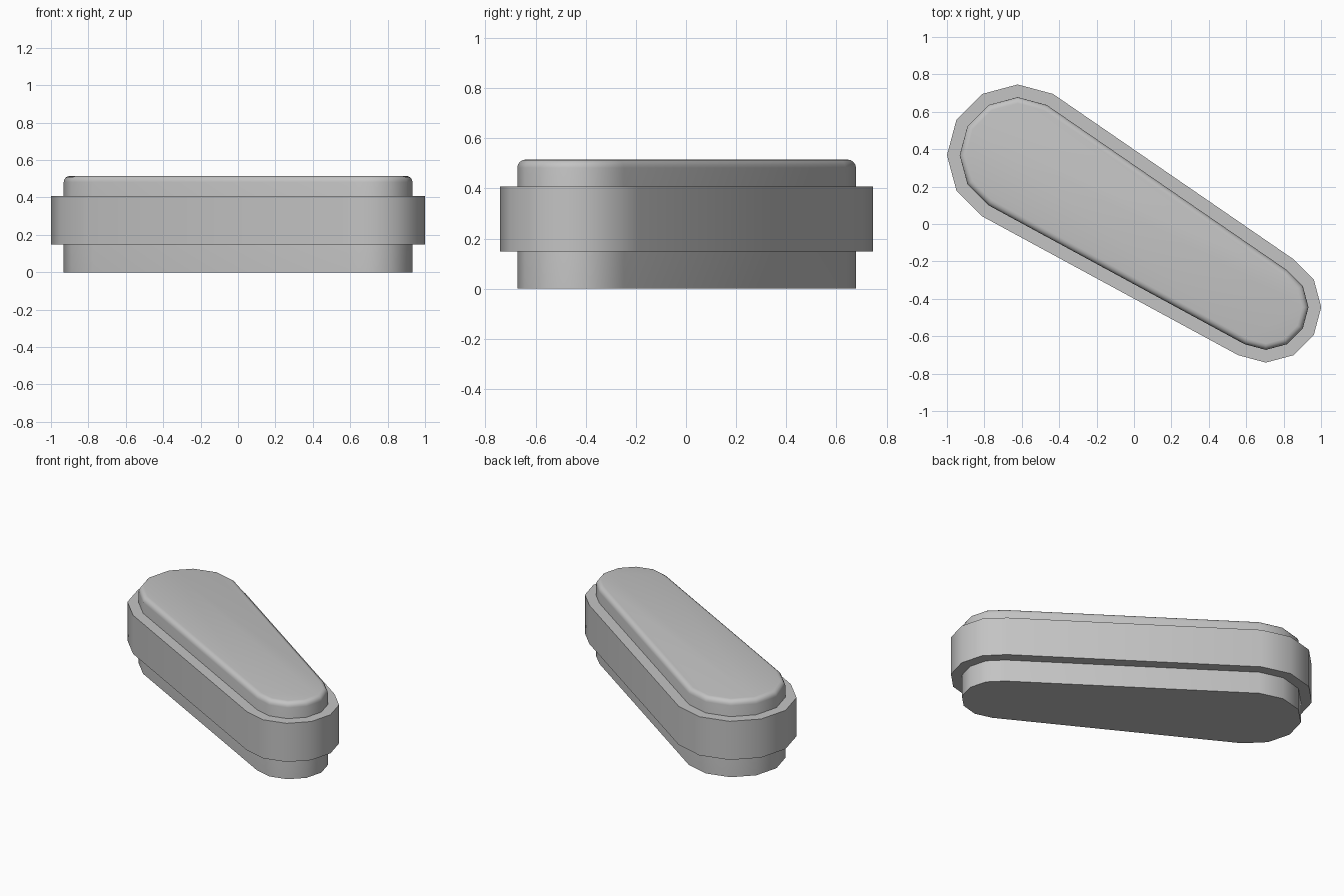
import bpy
import bmesh
from math import sin, cos, radians, pi

cube = bpy.data.objects.get("Cube")
if cube:
    bpy.data.objects.remove(cube, do_unlink=True)

grey = bpy.data.materials.new("plain grey")
grey.use_nodes = True
colour = (0.55, 0.55, 0.55, 1)
grey.diffuse_color = colour
grey.node_tree.nodes["Principled BSDF"].inputs["Base Color"].default_value = colour

# Two rounded ends: centre x, centre y, radius, first angle
ENDS = [(-0.622, 0.368, 0.378, 60), (0.705, -0.445, 0.296, 240)]
STEP = 0.068      # how far the core sits inside the band
ROUND = 0.033     # rounding of the top rim
TOP = 0.515


def outline(inset):
    """Tapered capsule outline, seven corners at each end."""
    points = []
    for cx, cy, r, start in ENDS:
        for i in range(7):
            a = radians(start + 30 * i)
            points.append((cx + (r - inset) * cos(a), cy + (r - inset) * sin(a)))
    return points


def loft(name, levels, capped):
    """Skin a stack of outlines given as (height, inset)."""
    bm = bmesh.new()
    rings = [[bm.verts.new((x, y, z)) for x, y in outline(inset)]
             for z, inset in levels]
    n = len(rings[0])
    for low, high in zip(rings, rings[1:]):
        for i in range(n):
            j = (i + 1) % n
            bm.faces.new((low[i], low[j], high[j], high[i]))
    if capped:
        bm.faces.new(rings[0][::-1])
        bm.faces.new(rings[-1])
    bm.normal_update()
    mesh = bpy.data.meshes.new(name)
    bm.to_mesh(mesh)
    bm.free()
    mesh.materials.append(grey)
    obj = bpy.data.objects.new(name, mesh)
    bpy.context.collection.objects.link(obj)
    bpy.ops.object.select_all(action="DESELECT")
    obj.select_set(True)
    bpy.context.view_layer.objects.active = obj
    bpy.ops.object.shade_smooth_by_angle(angle=radians(40))
    return obj


# Inner block with a rounded top rim
rim = [(TOP - ROUND + ROUND * sin(t), STEP + ROUND * (1 - cos(t)))
       for t in (k * pi / 8 for k in range(5))]
loft("core_block", [(0, STEP)] + rim, True)

# Wider band around the middle, with flat ledges above and below
loft("outer_band", [(0.148, STEP), (0.148, 0), (0.408, 0), (0.408, STEP)], False)
